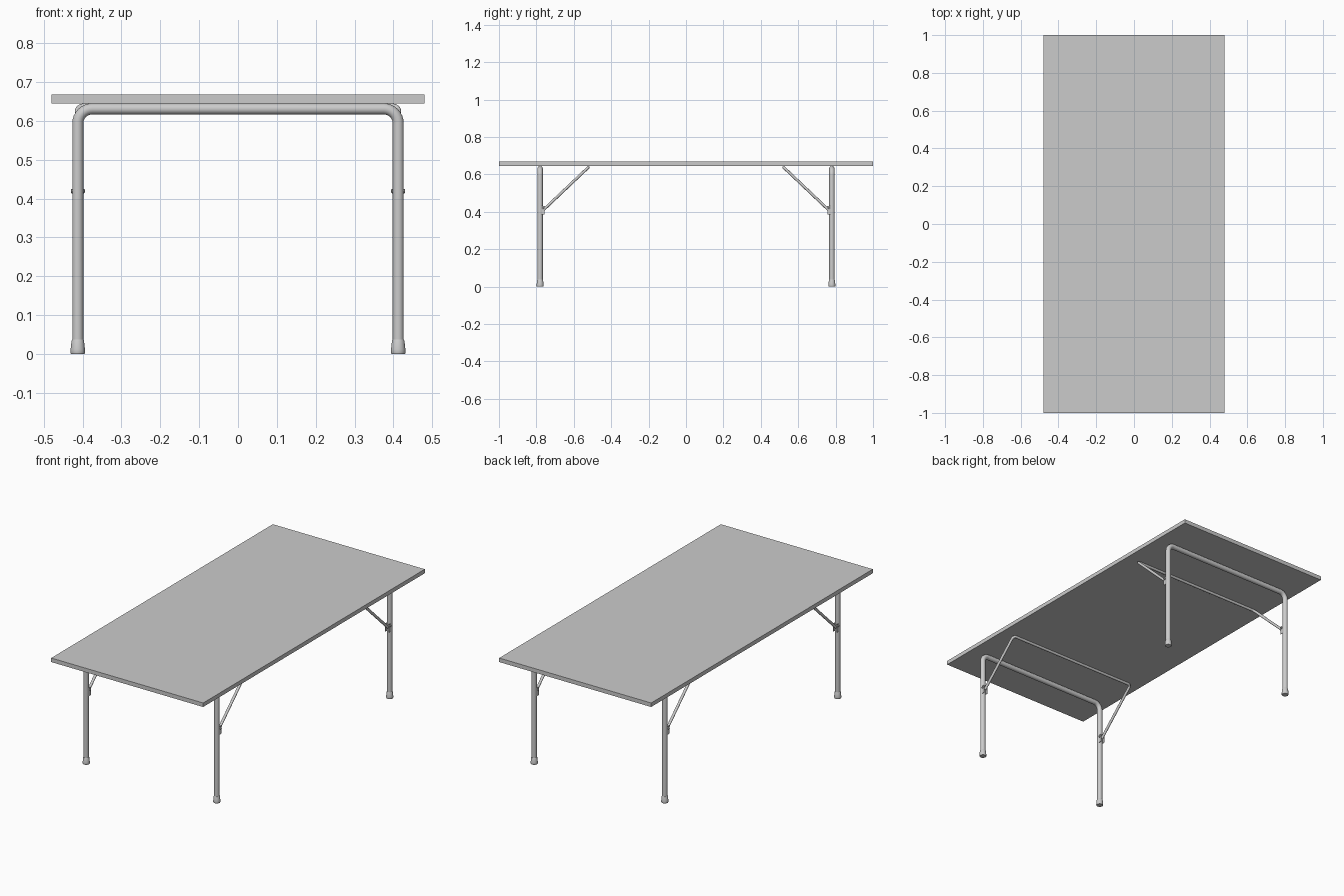
import bpy, bmesh, math
from mathutils import Vector

if "Cube" in bpy.data.objects:
    bpy.data.objects.remove(bpy.data.objects["Cube"])

TOP_Z, UNDER_Z = 0.668, 0.645
LEG_X, LEG_Y, LEG_R = 0.4125, 0.78, 0.0142
ROD_R = 0.0075


def link(name, data):
    ob = bpy.data.objects.new(name, data)
    bpy.context.collection.objects.link(ob)
    return ob


def smooth(ob, angle=35):
    bpy.ops.object.select_all(action='DESELECT')
    bpy.context.view_layer.objects.active = ob
    ob.select_set(True)
    bpy.ops.object.shade_smooth_by_angle(angle=math.radians(angle))


def box(name, center, size, rot_x=0):
    bm = bmesh.new()
    bmesh.ops.create_cube(bm, size=1)
    for v in bm.verts:
        v.co = Vector((v.co.x * size[0], v.co.y * size[1], v.co.z * size[2]))
    me = bpy.data.meshes.new(name)
    bm.to_mesh(me)
    bm.free()
    ob = link(name, me)
    ob.location = center
    ob.rotation_euler.x = rot_x
    return ob


def fillet(points, radius, steps=8):
    """Round the inner corners of a path with circular arcs."""
    pts = [Vector(p) for p in points]
    out = [pts[0]]
    for a, p, b in zip(pts, pts[1:], pts[2:]):
        u, w = (a - p).normalized(), (b - p).normalized()
        half = u.angle(w) / 2
        center = p + (u + w).normalized() * radius / math.sin(half)
        t = radius / math.tan(half)
        s, e = p + u * t - center, p + w * t - center
        ang = s.angle(e)
        for i in range(steps + 1):
            k = i / steps
            out.append(center + (s * math.sin((1 - k) * ang) + e * math.sin(k * ang)) / math.sin(ang))
    return out + [pts[-1]]


def tube(name, path, radius):
    cu = bpy.data.curves.new(name, 'CURVE')
    cu.dimensions = '3D'
    cu.bevel_depth = radius
    cu.bevel_resolution = 6
    cu.use_fill_caps = True
    sp = cu.splines.new('POLY')
    sp.points.add(len(path) - 1)
    for pt, co in zip(sp.points, path):
        pt.co = (*co, 1)
    ob = link(name, cu)
    bpy.ops.object.select_all(action='DESELECT')
    bpy.context.view_layer.objects.active = ob
    ob.select_set(True)
    bpy.ops.object.convert(target='MESH')
    smooth(bpy.context.object)


def lathe(name, profile, location, rot=(0, 0, 0), sides=24):
    """Closed solid of revolution from (radius, height) rings."""
    bm = bmesh.new()
    rings = [[bm.verts.new((r * math.cos(2 * math.pi * i / sides),
                            r * math.sin(2 * math.pi * i / sides), z))
              for i in range(sides)] for r, z in profile]
    for lo, hi in zip(rings, rings[1:]):
        for i in range(sides):
            j = (i + 1) % sides
            bm.faces.new((lo[i], lo[j], hi[j], hi[i]))
    bm.faces.new(rings[0][::-1])
    bm.faces.new(rings[-1])
    me = bpy.data.meshes.new(name)
    bm.to_mesh(me)
    bm.free()
    ob = link(name, me)
    ob.location = location
    ob.rotation_euler = rot
    smooth(ob)


# Tabletop slab
box("tabletop", (0, 0, (TOP_Z + UNDER_Z) / 2), (0.96, 2.0, TOP_Z - UNDER_Z))

for end, s in (("front", -1), ("back", 1)):
    # Bent tube leg frame
    y, zt = s * LEG_Y, UNDER_Z - LEG_R
    frame = [(-LEG_X, y, 0.005), (-LEG_X, y, zt), (LEG_X, y, zt), (LEG_X, y, 0.005)]
    tube(end + "_leg_frame", fillet(frame, 0.037), LEG_R)

    # Folding brace: a thin U-shaped rod from the legs to the underside
    yp, zp = s * 0.762, 0.41
    yb, zb = s * 0.522, UNDER_Z - ROD_R
    brace = [(-LEG_X, yp, zp), (-LEG_X, yb, zb), (LEG_X, yb, zb), (LEG_X, yp, zp)]
    tube(end + "_brace", fillet(brace, 0.018, 6), ROD_R)

    for side, m in (("left", -1), ("right", 1)):
        x = m * LEG_X
        tag = f"{end}_{side}_"
        # Flared rubber foot
        lathe(tag + "foot", [(0.0175, 0), (0.019, 0.003), (0.0185, 0.012), (0.016, 0.034),
                             (0.0146, 0.037)], (x, y, 0))
        # Hinge bracket cheeks and pin
        for n, d in (("inner", -1), ("outer", 1)):
            box(tag + n + "_bracket", (x + d * 0.0105, s * 0.766, 0.408), (0.003, 0.02, 0.046))
        lathe(tag + "pin", [(0.004, -0.018), (0.0055, -0.0165), (0.0055, 0.0165), (0.004, 0.018)],
              (x, s * 0.765, 0.419), (0, math.pi / 2, 0), 12)
